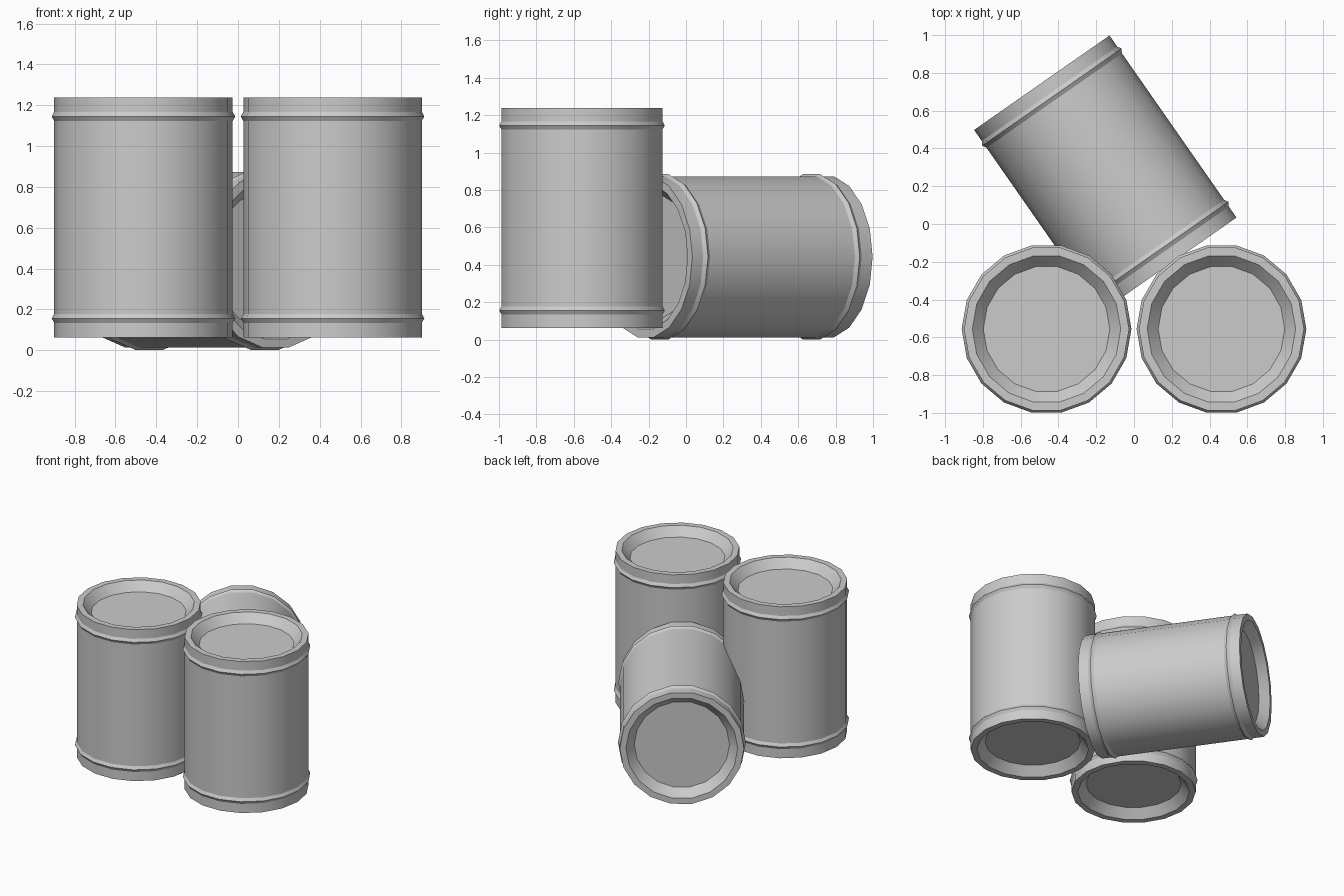
import bpy, bmesh
from math import cos, sin, pi, radians

if "Cube" in bpy.data.objects:
    bpy.data.objects.remove(bpy.data.objects["Cube"])

SIDES = 18
H = 0.5875   # half height
R = 0.437    # body radius

# upper half of the profile: hoop, rim, sunken lid
upper = [(R, H - 0.115), (R + 0.0125, H - 0.093), (R, H - 0.071),
         (R, H), (0.393, H), (0.335, H - 0.065)]
profile = [(r, -z) for r, z in reversed(upper)] + upper


def barrel_mesh():
    bm = bmesh.new()
    rings = [[bm.verts.new((r * cos(2 * pi * i / SIDES), r * sin(2 * pi * i / SIDES), z))
              for i in range(SIDES)] for r, z in profile]
    for a, b in zip(rings, rings[1:]):
        for i in range(SIDES):
            j = (i + 1) % SIDES
            bm.faces.new((a[i], a[j], b[j], b[i]))
    # sunken lids
    bm.faces.new(rings[0][::-1])
    bm.faces.new(rings[-1])
    bmesh.ops.recalc_face_normals(bm, faces=bm.faces)
    me = bpy.data.meshes.new("barrel")
    bm.to_mesh(me)
    bm.free()
    return me


def place(name, mesh, loc, rot=(0, 0, 0)):
    ob = bpy.data.objects.new(name, mesh)
    ob.location = loc
    ob.rotation_euler = rot
    bpy.context.collection.objects.link(ob)
    return ob


mesh = barrel_mesh()
# two upright barrels
left = place("barrel_left", mesh, (-0.463, -0.556, 0.651))
place("barrel_right", mesh, (0.463, -0.556, 0.651))
# barrel lying on its side behind them
place("barrel_lying", mesh, (-0.152, 0.266, 0.443), (radians(90), 0, radians(34.9)))

left.select_set(True)
bpy.context.view_layer.objects.active = left
bpy.ops.object.shade_smooth_by_angle(angle=radians(28))
